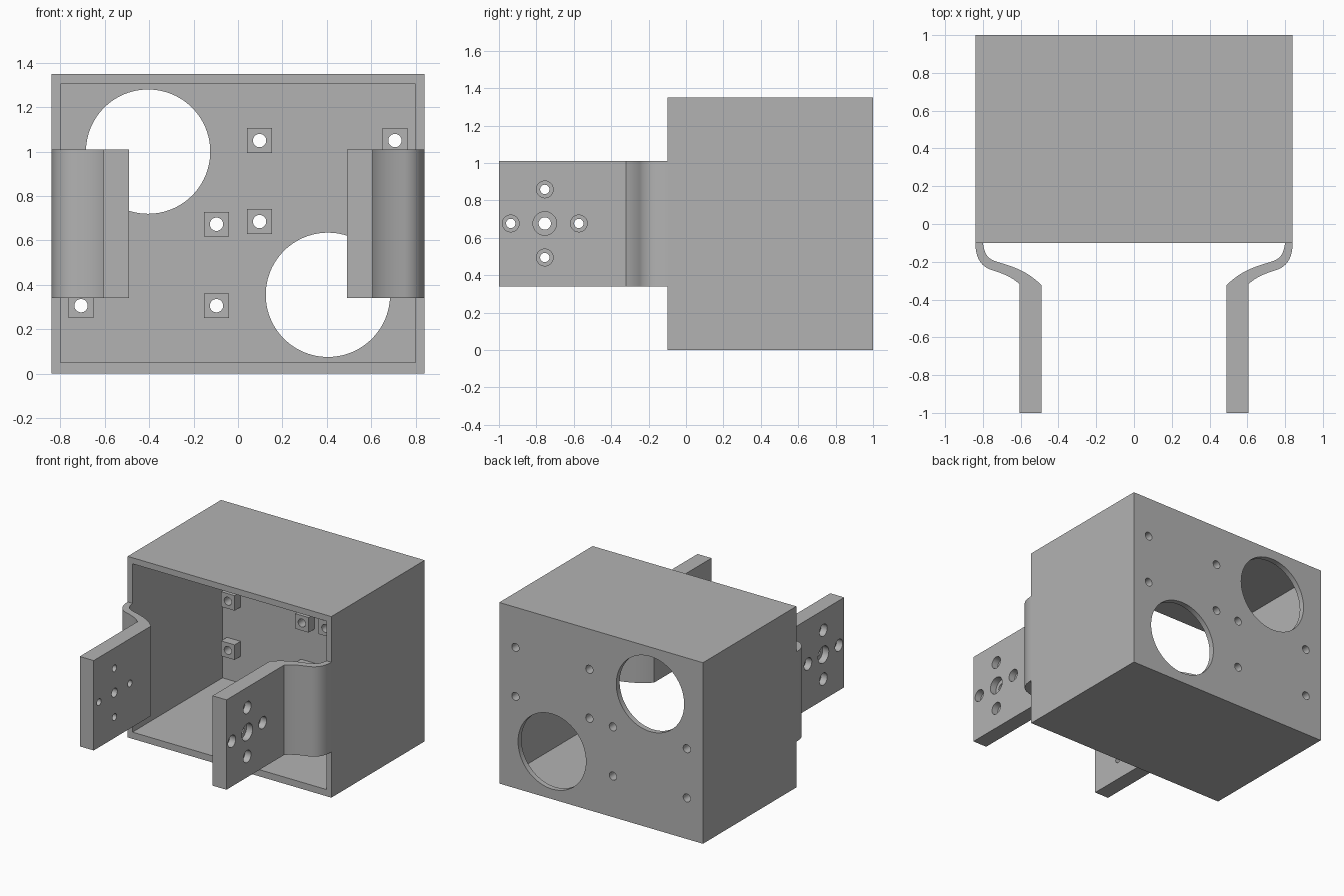
import bpy, bmesh, math
from mathutils import Matrix, Vector
from mathutils.geometry import interpolate_bezier

if "Cube" in bpy.data.objects:
    bpy.data.objects.remove(bpy.data.objects["Cube"])

grey = bpy.data.materials.new("plain grey")
grey.use_nodes = True
grey.diffuse_color = (0.45, 0.45, 0.45, 1)
grey.node_tree.nodes["Principled BSDF"].inputs["Base Color"].default_value = grey.diffuse_color


def make_object(name, bm):
    bmesh.ops.recalc_face_normals(bm, faces=bm.faces)
    mesh = bpy.data.meshes.new(name)
    bm.to_mesh(mesh)
    bm.free()
    mesh.materials.append(grey)
    obj = bpy.data.objects.new(name, mesh)
    bpy.context.collection.objects.link(obj)
    return obj


def add_box(bm, low, high):
    low, high = Vector(low), Vector(high)
    place = Matrix.Translation((low + high) / 2) @ Matrix.Diagonal((*(high - low), 1))
    bmesh.ops.create_cube(bm, size=1, matrix=place)


def add_cylinder(bm, center, radius, length, axis, segments=32):
    turn = Matrix.Rotation(math.pi / 2, 4, "X" if axis == "y" else "Y")
    bmesh.ops.create_cone(bm, cap_ends=True, segments=segments, radius1=radius, radius2=radius,
                          depth=length, matrix=Matrix.Translation(center) @ turn)


def cut(obj, bm):
    """Subtract the cutter mesh, bake the result and discard the cutter."""
    cutter = make_object("cutter", bm)
    cutter.hide_render = True
    mod = obj.modifiers.new("cut", "BOOLEAN")
    mod.operation, mod.solver, mod.object = "DIFFERENCE", "EXACT", cutter
    bpy.context.view_layer.objects.active = obj
    bpy.ops.object.modifier_apply(modifier=mod.name)
    bpy.data.objects.remove(cutter)


def smooth(obj):
    bpy.ops.object.select_all(action="DESELECT")
    obj.select_set(True)
    bpy.context.view_layer.objects.active = obj
    bpy.ops.object.shade_smooth_by_angle(angle=math.radians(30))


# Main dimensions
HALF_W, FRONT, BACK, HEIGHT = 0.84, -0.1, 1.0, 1.35
INNER_W, INNER_BACK = 0.8, 0.96
mounts = [(x, z) for x in (0.097, 0.707) for z in (1.05, 0.685)]
mounts += [(-x, z) for x in (0.097, 0.707) for z in (0.673, 0.306)]

# Open-fronted housing
bm = bmesh.new()
add_box(bm, (-HALF_W, FRONT, 0), (HALF_W, BACK, HEIGHT))
housing = make_object("housing", bm)
bm = bmesh.new()
add_box(bm, (-INNER_W, FRONT - 0.2, 0.05), (INNER_W, INNER_BACK, 1.305))
cut(housing, bm)

# Large round openings and screw holes through the back wall
bm = bmesh.new()
for x, z in ((-0.405, 1.0), (0.405, 0.355)):
    add_cylinder(bm, (x, BACK, z), 0.28, 0.3, "y", 96)
for x, z in mounts:
    add_cylinder(bm, (x, BACK, z), 0.03, 0.4, "y")
cut(housing, bm)
smooth(housing)

# Square screw bosses inside the back wall
for i, (x, z) in enumerate(mounts):
    bm = bmesh.new()
    add_box(bm, (x - 0.056, INNER_BACK - 0.07, z - 0.056), (x + 0.056, INNER_BACK, z + 0.056))
    boss = make_object(f"screw_boss_{i + 1}", bm)
    bm = bmesh.new()
    add_cylinder(bm, (x, BACK, z), 0.03, 0.4, "y")
    cut(boss, bm)
    smooth(boss)


def s_bend(start, handle_a, middle, handle_b, handle_c, end):
    """Plan curve made of a round shoulder followed by a shallow sweep."""
    pts = [Vector((*p, 0)) for p in (start, handle_a, middle, handle_b, handle_c, end)]
    shoulder = interpolate_bezier(pts[0], pts[1], pts[2] + (pts[2] - pts[3]), pts[2], 14)
    sweep = interpolate_bezier(pts[2], pts[3], pts[4], pts[5], 12)
    return shoulder + sweep[1:]


# Arms: a bent web running into a thick flat plate, mirrored left and right
outer = s_bend((0.84, FRONT), (0.84, -0.19), (0.75, -0.245), (0.70, -0.26), (0.645, -0.28), (0.605, -0.32))
inner = s_bend((0.80, FRONT), (0.79, -0.17), (0.71, -0.205), (0.65, -0.222), (0.56, -0.25), (0.49, -0.325))
plan = outer + [Vector((0.605, -1, 0)), Vector((0.49, -1, 0))] + inner[::-1]
ARM_LOW, ARM_HIGH = 0.34, 1.01
HUB_Y, HUB_Z, PITCH = -0.755, 0.677, 0.182

for name, side in (("left_arm", 1), ("right_arm", -1)):
    bm = bmesh.new()
    face = bm.faces.new([bm.verts.new((side * p.x, p.y, ARM_LOW)) for p in plan])
    top = bmesh.ops.extrude_face_region(bm, geom=[face])["geom"]
    bmesh.ops.translate(bm, vec=(0, 0, ARM_HIGH - ARM_LOW),
                        verts=[v for v in top if isinstance(v, bmesh.types.BMVert)])
    arm = make_object(name, bm)

    # Through holes, then wider counterbores on the outer face
    bores, recesses = bmesh.new(), bmesh.new()
    for dy, dz in ((0, 0), (1, 0), (-1, 0), (0, 1), (0, -1)):
        hub = dy == dz == 0
        y, z = HUB_Y + dy * PITCH, HUB_Z + dz * PITCH
        add_cylinder(bores, (side * 0.55, y, z), 0.033 if hub else 0.025, 0.3, "x")
        add_cylinder(recesses, (side * 0.605, y, z), 0.063 if hub else 0.045, 0.1, "x")
    cut(arm, bores)
    cut(arm, recesses)
    smooth(arm)
